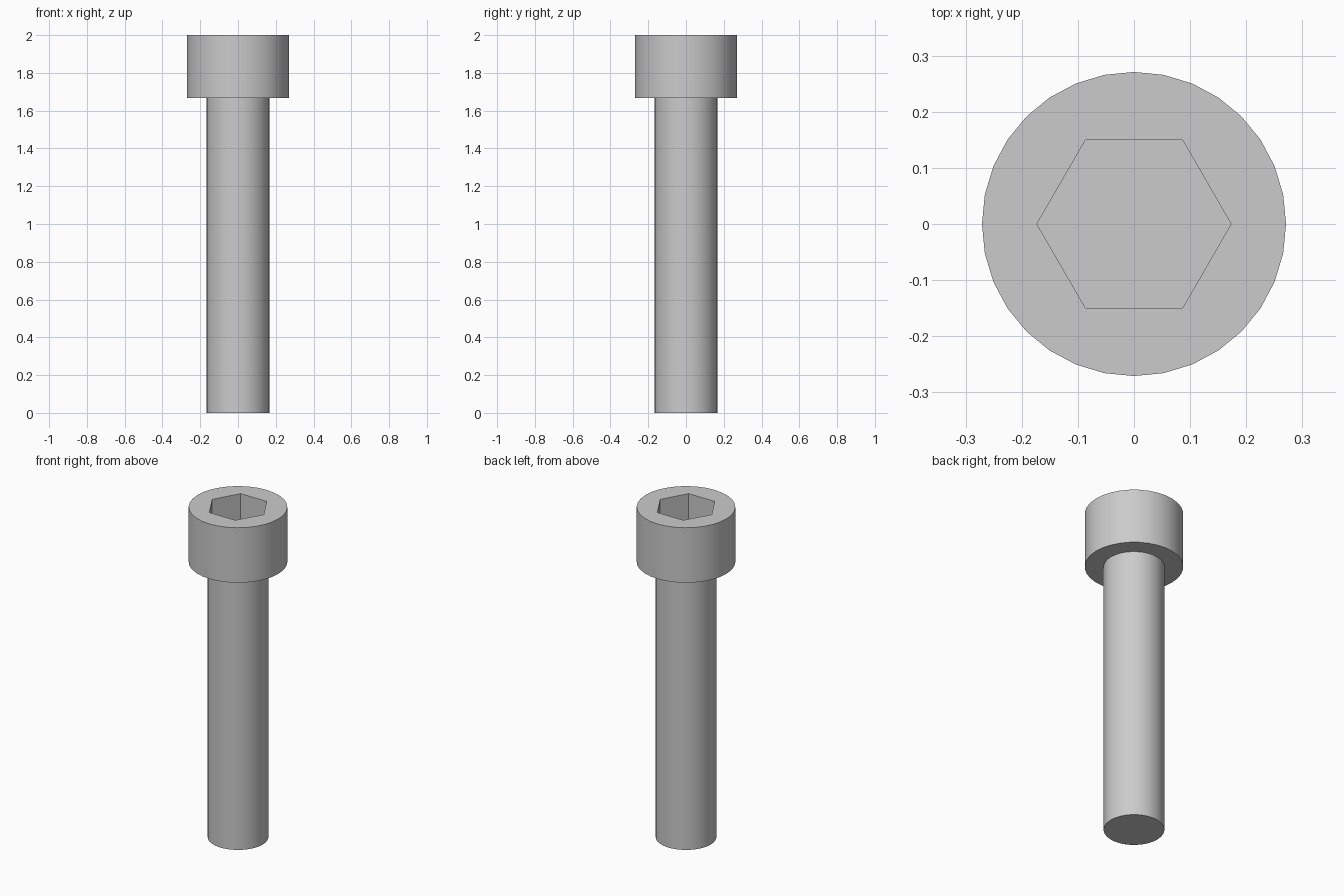
import bpy, bmesh, math

cube = bpy.data.objects.get("Cube")
if cube:
    bpy.data.objects.remove(cube, do_unlink=True)

HEIGHT, HEAD_BASE = 2.0, 1.667
HEAD_R, SHANK_R = 0.271, 0.167
SOCKET_R, SOCKET_DEPTH = 0.173, 0.167
SIDES = 32

steel = bpy.data.materials.new("steel grey")
steel.use_nodes = True
grey = (0.6, 0.6, 0.6, 1)
steel.diffuse_color = grey
steel.node_tree.nodes["Principled BSDF"].inputs["Base Color"].default_value = grey


def cylinder(name, radius, bottom, top, sides):
    """Upright capped prism between two heights, with a corner on +x."""
    bm = bmesh.new()
    ring = [bm.verts.new((radius * math.cos(i * math.tau / sides),
                          radius * math.sin(i * math.tau / sides), bottom))
            for i in range(sides)]
    base = bm.faces.new(ring)
    grown = bmesh.ops.extrude_face_region(bm, geom=[base], use_keep_orig=True)["geom"]
    for v in grown:
        if isinstance(v, bmesh.types.BMVert):
            v.co.z = top
    bmesh.ops.recalc_face_normals(bm, faces=bm.faces)
    mesh = bpy.data.meshes.new(name)
    bm.to_mesh(mesh)
    bm.free()
    mesh.materials.append(steel)
    obj = bpy.data.objects.new(name, mesh)
    bpy.context.collection.objects.link(obj)
    return obj


# Solid parts
head = cylinder("head", HEAD_R, HEAD_BASE, HEIGHT, SIDES)
shank = cylinder("shank", SHANK_R, 0, HEAD_BASE, SIDES)

# Hexagonal socket cut into the head
cutter = cylinder("socket_cutter", SOCKET_R, HEIGHT - SOCKET_DEPTH, HEIGHT + 0.1, 6)
cutter.hide_render = True
cutter.hide_set(True)
cut = head.modifiers.new("hex socket", 'BOOLEAN')
cut.operation = 'DIFFERENCE'
cut.solver = 'EXACT'
cut.object = cutter

# Apply the cut, then smooth the round walls and keep rims sharp
bpy.context.view_layer.objects.active = head
bpy.ops.object.select_all(action='DESELECT')
head.select_set(True)
bpy.ops.object.modifier_apply(modifier=cut.name)
bpy.data.objects.remove(cutter, do_unlink=True)
shank.select_set(True)
bpy.ops.object.shade_smooth_by_angle(angle=math.radians(30))
